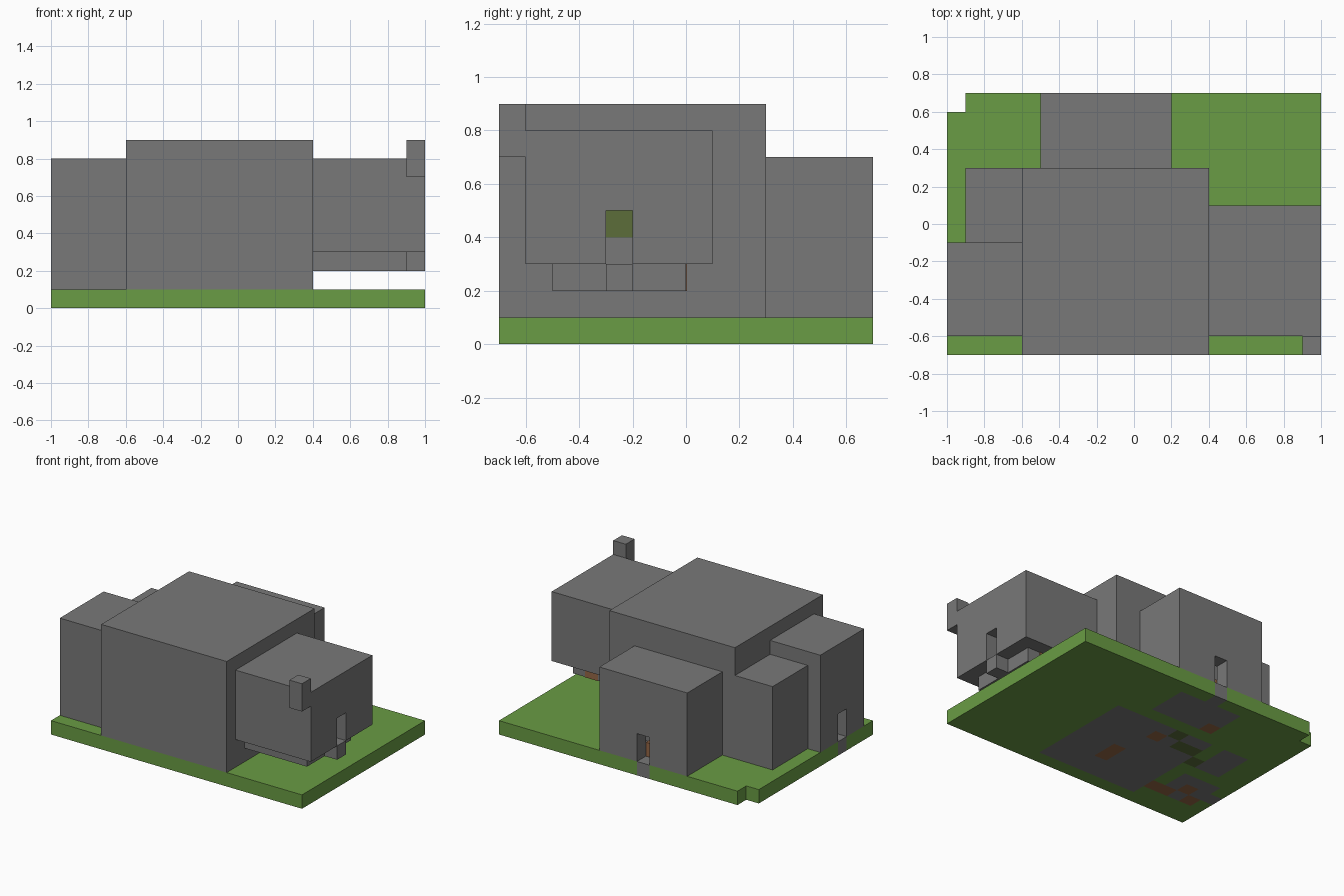
import bpy
import bmesh
from mathutils import Matrix, Vector

cube = bpy.data.objects.get("Cube")
if cube:
    bpy.data.objects.remove(cube, do_unlink=True)

U = 0.1  # size of one block


def material(name, rgb):
    m = bpy.data.materials.new(name)
    m.use_nodes = True
    m.diffuse_color = (*rgb, 1)
    m.node_tree.nodes["Principled BSDF"].inputs["Base Color"].default_value = (*rgb, 1)
    return m


stone = material("stone grey", (0.19, 0.19, 0.19))
grass = material("grass green", (0.144, 0.332, 0.058))
wood = material("wood brown", (0.305, 0.136, 0.061))
moss = material("moss olive", (0.107, 0.153, 0.042))


def add_object(name, bm, *mats):
    mesh = bpy.data.meshes.new(name)
    bm.to_mesh(mesh)
    bm.free()
    for m in mats:
        mesh.materials.append(m)
    ob = bpy.data.objects.new(name, mesh)
    bpy.context.collection.objects.link(ob)
    return ob


def box_mesh(lo, hi):
    lo, hi = Vector(lo), Vector(hi)
    bm = bmesh.new()
    bmesh.ops.create_cube(bm, size=1, matrix=Matrix.Translation((lo + hi) / 2)
                          @ Matrix.Diagonal((*(hi - lo), 1)))
    return bm


def box(name, lo, hi, mat=stone):
    return add_object(name, box_mesh(lo, hi), mat)


def apply(ob, kind, **settings):
    mod = ob.modifiers.new(kind.title(), kind)
    for key, value in settings.items():
        setattr(mod, key, value)
    bpy.context.view_layer.objects.active = ob
    bpy.ops.object.modifier_apply(modifier=mod.name)


def room(name, lo, hi, door=None):
    """Hollow room, open below, one block thick, with an optional doorway."""
    bm = box_mesh(lo, hi)
    floor = [f for f in bm.faces if f.normal.z < -0.5]
    bmesh.ops.delete(bm, geom=floor, context='FACES')
    ob = add_object(name, bm, stone)
    apply(ob, 'SOLIDIFY', thickness=U, offset=-1, use_even_offset=True)
    if door:
        cutter = box("door_cutter", *door)
        cutter.hide_render = True
        apply(ob, 'BOOLEAN', object=cutter, operation='DIFFERENCE', solver='EXACT')
        bpy.data.objects.remove(cutter, do_unlink=True)


# Floor areas and coloured floor blocks: x0, x1, y0, y1
STONE_FLOORS = [(-.5, .3, -.6, .2), (-.9, -.6, -.5, -.2), (-.8, -.6, -.1, .2),
                (-.4, .1, .3, .6), (-.2, -.1, .6, .7), (-1, -.9, -.4, -.3)]
WOOD_FLOORS = [(-.1, 0, -.4, -.2), (-.2, -.1, 0, .1), (-.4, -.3, .3, .4),
               (-.7, -.5, -.5, -.4), (-.8, -.7, -.4, -.3), (-.9, -.8, -.5, -.4)]
MOSS_FLOORS = [(-.3, -.2, .1, .2), (-.5, -.3, 0, .1), (-.6, -.5, -.1, 0)]


def inside(p, areas):
    return any(a < p.x < b and c < p.y < d for a, b, c, d in areas)


# Lawn with the house floor set into it and one corner block missing
bm = bmesh.new()
bmesh.ops.create_grid(bm, x_segments=20, y_segments=14, size=1,
                      matrix=Matrix.Diagonal((1, 0.7, 1, 1)))
corner = [f for f in bm.faces if inside(f.calc_center_median(), [(-1, -.9, .6, .7)])]
bmesh.ops.delete(bm, geom=corner, context='FACES')
top = bmesh.ops.extrude_face_region(bm, geom=bm.faces[:], use_keep_orig=True)["geom"]
bmesh.ops.translate(bm, vec=(0, 0, U),
                    verts=[v for v in top if isinstance(v, bmesh.types.BMVert)])
bmesh.ops.recalc_face_normals(bm, faces=bm.faces[:])
for f in bm.faces:
    p = f.calc_center_median() - f.normal * 0.02
    if inside(p, WOOD_FLOORS):
        f.material_index = 2
    elif inside(p, MOSS_FLOORS):
        f.material_index = 3
    elif inside(p, STONE_FLOORS):
        f.material_index = 1
add_object("lawn_and_floor", bm, grass, stone, wood, moss)

# Rooms
room("main_hall", (-.6, -.7, U), (.4, .3, .9))
room("back_wing", (-.5, .3, U), (.2, .7, .7),
     ((-.2, .55, 0), (-.1, .8, .3)))
room("side_room", (-1, -.6, U), (-.6, -.1, .8),
     ((-1.1, -.4, 0), (-.85, -.3, .3)))
room("corner_room", (-.9, -.1, U), (-.6, .3, .7))
room("raised_room", (.4, -.6, .3), (1, .1, .8),
     ((.85, -.3, .2), (1.1, -.2, .5)))

# Raised room floor, doorstep, chimney
box("raised_floor", (.4, -.5, .2), (.9, 0, .3))
box("raised_doorstep", (.9, -.3, .2), (1, -.2, .3))
box("floor_plank", (.7, -.1, .199), (.8, .004, .301), wood)
box("chimney", (.9, -.7, .7), (1, -.6, .9))

# Furniture seen through the doorways
box("wing_bench", (-.2, .5, U), (-.1, .6, .2), wood)
box("wall_panel", (.5, -.3, .4), (.505, -.2, .5), moss)
